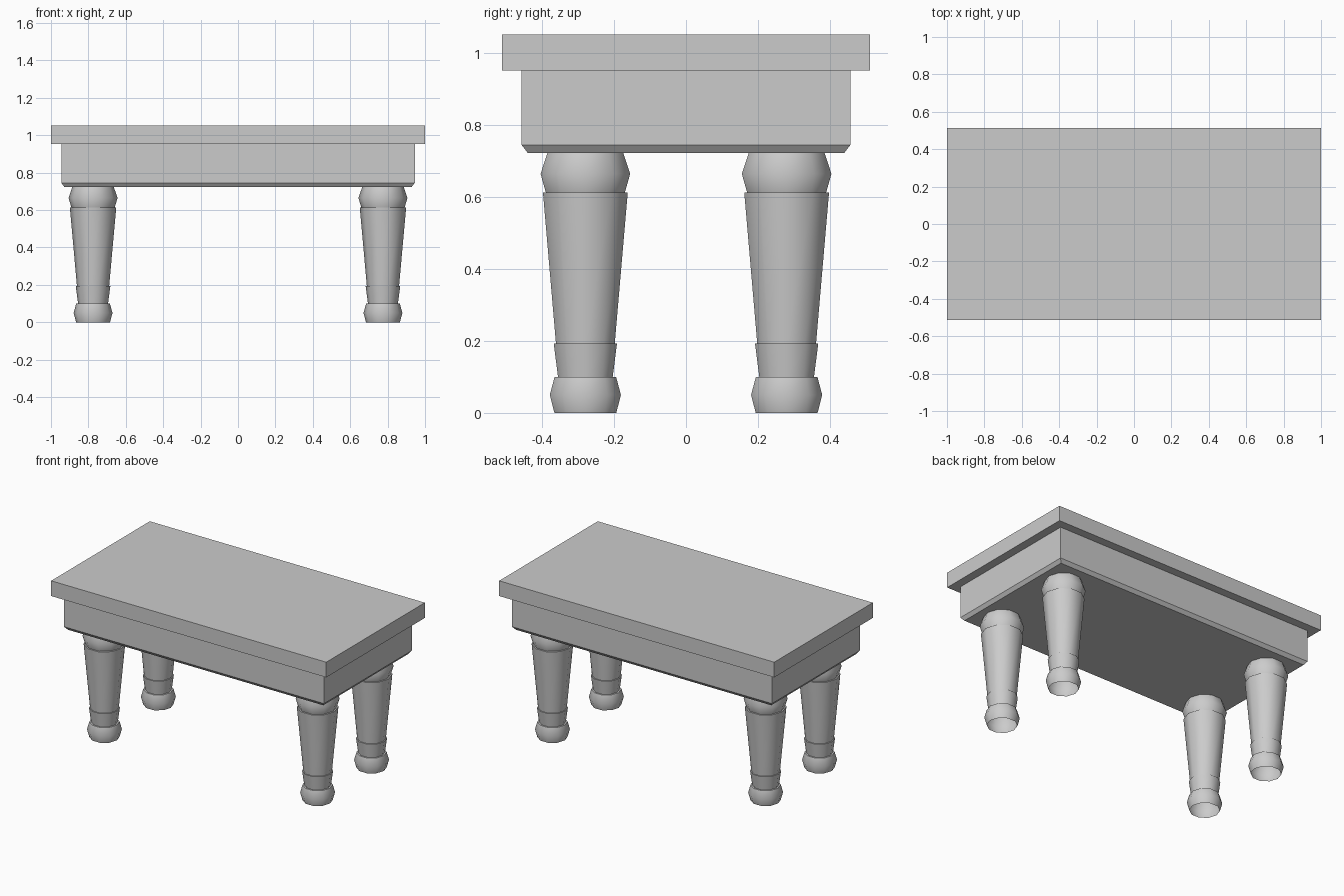
import bpy, bmesh, math

if "Cube" in bpy.data.objects:
    bpy.data.objects.remove(bpy.data.objects["Cube"])

SIDES = 10


def finish(name, bm, smooth=False):
    bmesh.ops.recalc_face_normals(bm, faces=bm.faces)
    for f in bm.faces:
        f.smooth = smooth
    mesh = bpy.data.meshes.new(name)
    bm.to_mesh(mesh)
    bm.free()
    obj = bpy.data.objects.new(name, mesh)
    bpy.context.collection.objects.link(obj)
    return obj


def box(name, hx, hy, z0, z1, chamfer=None):
    bm = bmesh.new()
    bmesh.ops.create_cube(bm, size=2)
    for v in bm.verts:
        v.co = (v.co.x * hx, v.co.y * hy, z1 if v.co.z > 0 else z0)
    if chamfer:
        # inset the underside, then push it down for a sloped lower edge
        inset, drop = chamfer
        bottom = min(bm.faces, key=lambda f: f.calc_center_median().z)
        bmesh.ops.inset_region(bm, faces=[bottom], thickness=inset)
        for v in bottom.verts:
            v.co.z -= drop
    return finish(name, bm)


def leg(name, cx, cy):
    # turned leg: one open-bottomed profile (radius, height) spun in ten sides
    profile = [(.0905, 0), (.104, .05), (.090, .10), (.080, .10), (.0925, .193),
               (.086, .193), (.124, .613), (.1155, .613), (.131, .665), (.111, .723)]
    bm = bmesh.new()
    rings = []
    for r, z in profile:
        rings.append([bm.verts.new((cx + r * math.cos(a), cy + r * math.sin(a), z))
                      for a in (2 * math.pi * i / SIDES for i in range(SIDES))])
    for lo, hi in zip(rings, rings[1:]):
        for i in range(SIDES):
            j = (i + 1) % SIDES
            bm.faces.new((lo[i], lo[j], hi[j], hi[i]))
    bm.faces.new(rings[-1])
    obj = finish(name, bm, True)
    bpy.ops.object.select_all(action='DESELECT')
    obj.select_set(True)
    bpy.context.view_layer.objects.active = obj
    bpy.ops.object.shade_smooth_by_angle(angle=math.radians(50))


# Table top and apron
box("table_top", 1.0, .512, .953, 1.053)
box("apron", .945, .457, .745, .953, chamfer=(.024, .022))

# Four legs
for side, x in (("left", -.775), ("right", .775)):
    for end, y in (("front", -.28), ("back", .28)):
        leg(f"{end}_{side}_leg", x, y)
